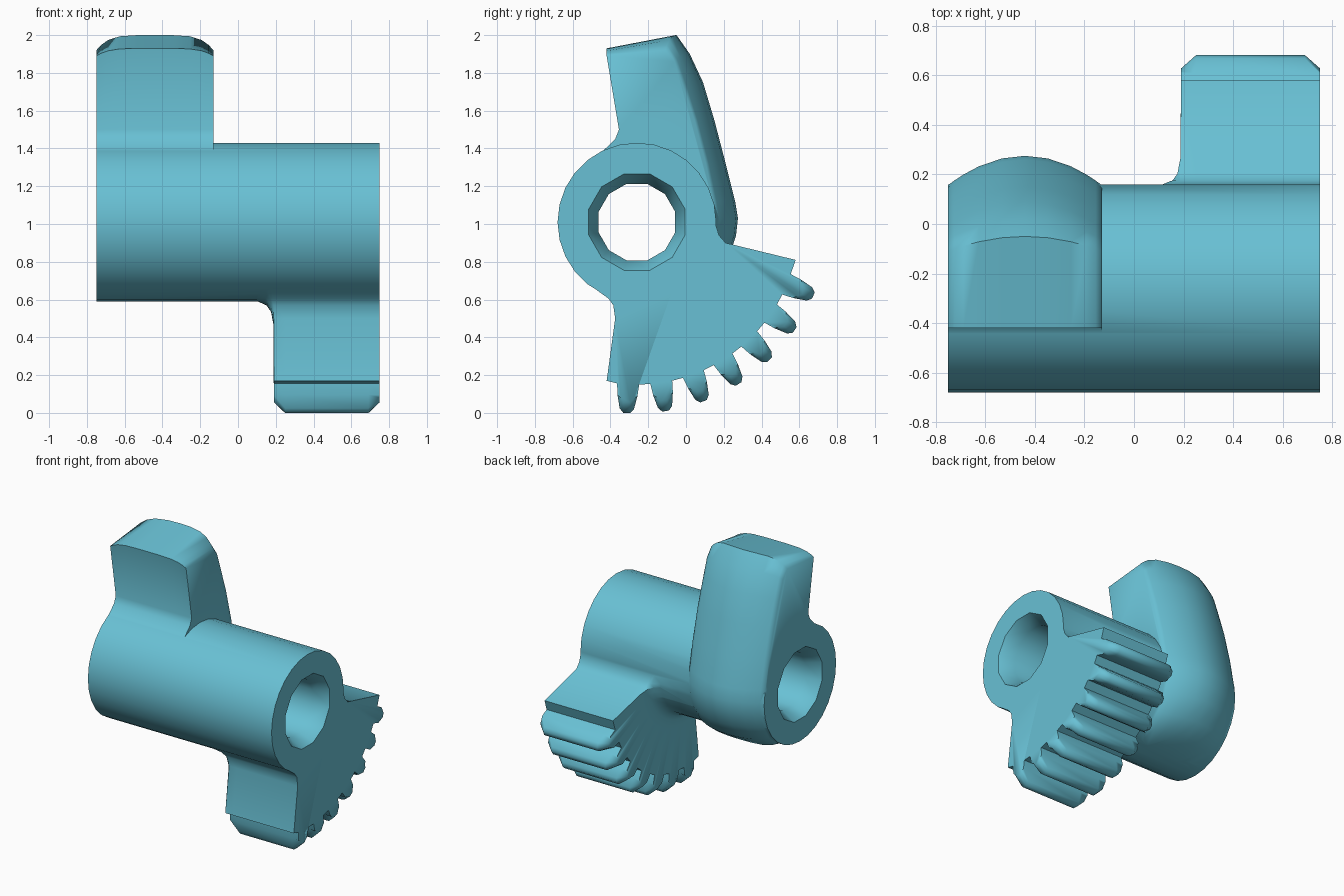
import bpy, bmesh
from math import cos, sin, radians, hypot

if "Cube" in bpy.data.objects:
    bpy.data.objects.remove(bpy.data.objects["Cube"])

CY, CZ = -0.26, 1.01          # shaft axis (runs along x)

teal = bpy.data.materials.new("teal")
teal.diffuse_color = (0.14, 0.53, 0.66, 1)
teal.use_nodes = True
teal.node_tree.nodes["Principled BSDF"].inputs["Base Color"].default_value = teal.diffuse_color


def loft(name, rings):
    """Skin closed rings of equal length and cap the ends."""
    bm = bmesh.new()
    vs = [[bm.verts.new(p) for p in r] for r in rings]
    n = len(rings[0])
    for a, b in zip(vs, vs[1:]):
        for i in range(n):
            j = (i + 1) % n
            bm.faces.new((a[i], a[j], b[j], b[i]))
    bm.faces.new(vs[0][::-1])
    bm.faces.new(vs[-1])
    bmesh.ops.remove_doubles(bm, verts=bm.verts, dist=1e-5)
    bmesh.ops.recalc_face_normals(bm, faces=bm.faces)
    me = bpy.data.meshes.new(name)
    bm.to_mesh(me)
    bm.free()
    me.materials.append(teal)
    ob = bpy.data.objects.new(name, me)
    bpy.context.collection.objects.link(ob)
    return ob


def polar(x, r, deg):
    return (x, CY + r * cos(radians(deg)), CZ + r * sin(radians(deg)))


def circle(x, r, sides, start=0):
    return [polar(x, r, start + 360 * i / sides) for i in range(sides)]


def combine(target, other, op):
    m = target.modifiers.new(op, 'BOOLEAN')
    m.operation, m.solver, m.object = op, 'EXACT', other
    bpy.context.view_layer.objects.active = target
    bpy.ops.object.modifier_apply(modifier=m.name)
    bpy.data.objects.remove(other)


# Shaft barrel
body = loft("rocker_arm", [circle(x, 0.42, 28) for x in (-0.75, 0.75)])

# Crowned lobe: (y, z) at mid width, (y, z) at the side edges
LOBE = [
    (-0.42, 1.93, -0.42, 1.89), (-0.05, 2.0, -0.11, 1.92),
    (0.02, 1.90, -0.06, 1.86), (0.09, 1.75, -0.015, 1.73),
    (0.15, 1.55, 0.045, 1.55), (0.21, 1.32, 0.105, 1.32),
    (0.26, 1.12, 0.145, 1.12), (0.275, 1.03, 0.157, 1.03),
    (0.265, 0.94, 0.150, 0.94), (0.23, 0.83, 0.11, 0.83),
    (0.14, 0.71, 0.05, 0.74), (0.0, 0.62, -0.03, 0.67),
    (-0.2, 0.595, -0.2, 0.61), (-0.4, 1.01, -0.4, 1.01),
    (-0.47, 1.36, -0.47, 1.36), (-0.415, 1.41, -0.415, 1.41),
    (-0.375, 1.45, -0.375, 1.45), (-0.355, 1.5, -0.355, 1.5),
]
rings = []
for t in (-1, -.92, -.8, -.6, -.3, 0, .3, .6, .8, .92, 1):
    a, b = t * t, abs(t) ** 5
    rings.append([(-0.44 + 0.31 * t, y + (ye - y) * a, z + (ze - z) * b)
                  for y, z, ye, ze in LOBE])
lobe = loft("lobe", rings)


# Toothed sector outline; "limit" clips it radially (fillet rings)
def sector_ring(x, tip, limit=2):
    pts = [(x, -0.42, 0.17)]
    for i in range(7):
        mid = -93.1 + 11.75 * i
        half = ((0.86, 3.9), (0.92, 3.3), (tip - 0.022, 2.2), (tip, 1.0))
        pts += [polar(x, r, mid - w) for r, w in half]
        pts += [polar(x, r, mid + w) for r, w in half[::-1]]
    pts += [(x, y, z) for y, z in (
        (0.58, 0.81), (0.21, 0.90), (0.175, 0.94), (0.15, 1.02), (CY, CZ),
        (-0.5, 0.67), (-0.41, 0.605), (-0.385, 0.57), (-0.375, 0.5))]
    out = []
    for x, y, z in pts:
        k = min(1, limit / max(hypot(y - CY, z - CZ), 1e-6))
        out.append((x, CY + (y - CY) * k, CZ + (z - CZ) * k))
    return out


sector = loft("gear_sector", [sector_ring(*a) for a in (
    (0.09, 0.955, 0.414), (0.15, 0.955, 0.44), (0.175, 0.955, 0.475),
    (0.187, 0.955, 0.54), (0.19, 0.955), (0.25, 1.012),
    (0.69, 1.012), (0.75, 0.955))])

# Bore with flared mouths
bore = loft("bore_cutter", [circle(x, r, 12, 15) for x, r in (
    (-0.77, 0.275), (-0.65, 0.21), (0.65, 0.21), (0.77, 0.275))])
bore.hide_render = True

for part in (lobe, sector):
    combine(body, part, 'UNION')
combine(body, bore, 'DIFFERENCE')

# Smooth shading with crisp edges
for o in bpy.context.selected_objects:
    o.select_set(False)
body.select_set(True)
bpy.context.view_layer.objects.active = body
bpy.ops.object.shade_smooth_by_angle(angle=radians(58))
